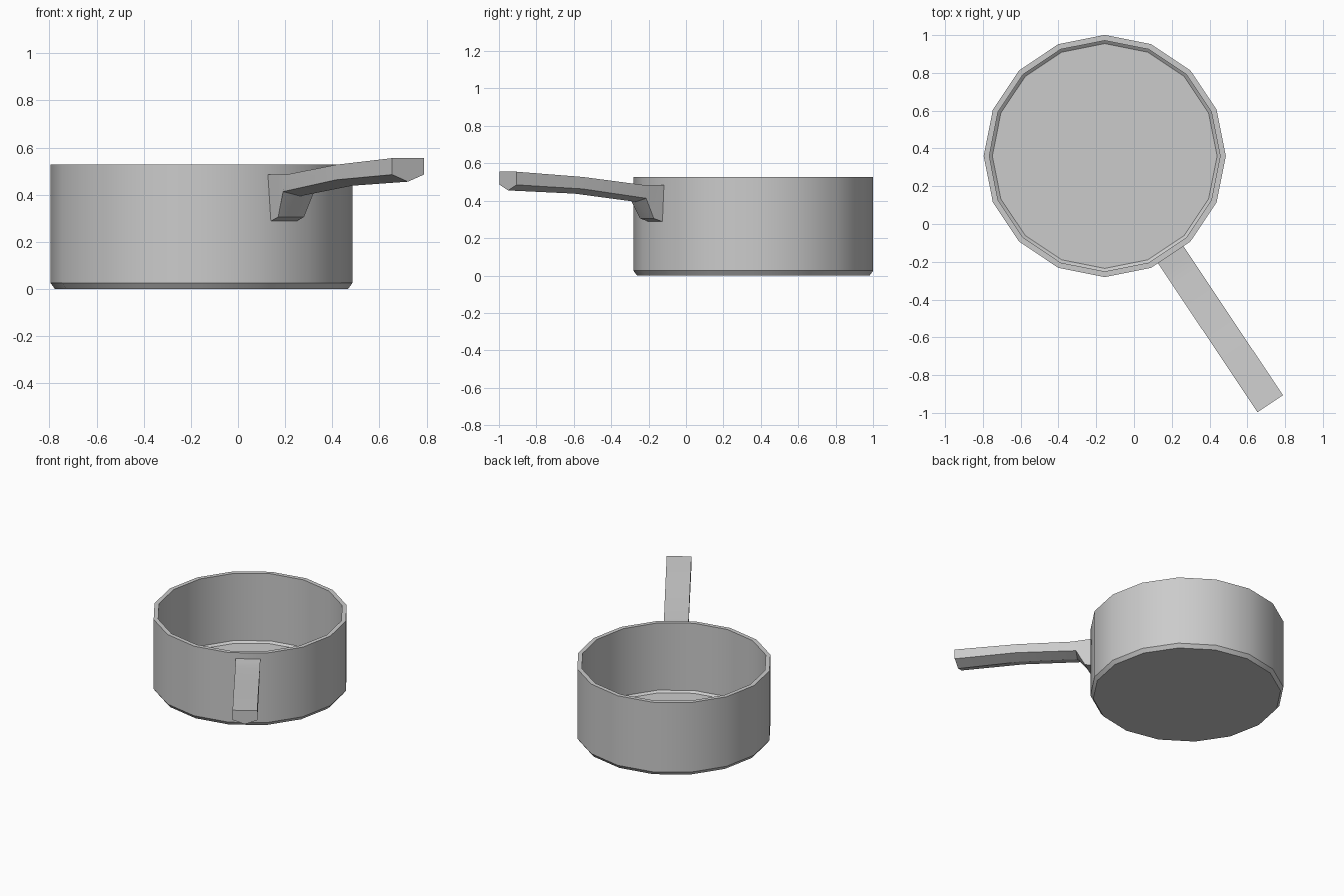
import bpy, bmesh, math
from mathutils import Vector

cube = bpy.data.objects.get("Cube")
if cube:
    bpy.data.objects.remove(cube, do_unlink=True)

GREY = (0.6, 0.6, 0.6, 1.0)
mat = bpy.data.materials.new("pan grey")
mat.use_nodes = True
mat.diffuse_color = GREY
mat.node_tree.nodes["Principled BSDF"].inputs["Base Color"].default_value = GREY


def loft(name, rings):
    """Bridge equal-length closed rings and cap both ends."""
    bm = bmesh.new()
    rows = [[bm.verts.new(p) for p in ring] for ring in rings]
    n = len(rows[0])
    for a, b in zip(rows, rows[1:]):
        for i in range(n):
            j = (i + 1) % n
            bm.faces.new((a[i], a[j], b[j], b[i]))
    bm.faces.new(rows[0])
    bm.faces.new(rows[-1])
    bmesh.ops.recalc_face_normals(bm, faces=bm.faces)
    mesh = bpy.data.meshes.new(name)
    bm.to_mesh(mesh)
    bm.free()
    mesh.materials.append(mat)
    obj = bpy.data.objects.new(name, mesh)
    bpy.context.collection.objects.link(obj)
    bpy.ops.object.select_all(action="DESELECT")
    obj.select_set(True)
    bpy.context.view_layer.objects.active = obj
    bpy.ops.object.shade_smooth_by_angle(angle=math.radians(30))
    return obj


SIDES = 16
CENTRE = Vector((-0.155, 0.36, 0))

# Pan body: (radius, height) from the inside floor, over the rim, to the base
profile = [(0.595, 0.03), (0.611, 0.043), (0.611, 0.528),
           (0.641, 0.528), (0.641, 0.026), (0.622, 0.0)]
angles = [math.tau * i / SIDES for i in range(SIDES)]
loft("pan_body", [[CENTRE + Vector((r * math.cos(a), r * math.sin(a), z))
                   for a in angles] for r, z in profile])

# Handle runs straight out from the middle of one wall facet
heading = math.radians(-56.25)
out = Vector((math.cos(heading), math.sin(heading), 0))
side = Vector((-out.y, out.x, 0))

# Each station: top (distance, z), lower side edge (distance, z, half width),
# keel (distance, z). The first stations form the bracket on the wall.
TOP_HALF = 0.081
stations = [
    ((0.622, 0.485), (0.622, 0.286, 0.066), (0.622, 0.286)),
    ((0.690, 0.485), (0.684, 0.305, 0.066), (0.684, 0.305)),
    ((0.768, 0.485), (0.742, 0.413, 0.079), (0.755, 0.394)),
    ((1.150, 0.527), (1.150, 0.463, 0.081), (1.150, 0.438)),
    ((1.577, 0.555), (1.577, 0.485, 0.081), (1.577, 0.455)),
]


def point(d, s, z):
    return CENTRE + out * d + side * s + Vector((0, 0, z))


loft("handle", [[point(t[0], -TOP_HALF, t[1]), point(t[0], TOP_HALF, t[1]),
                 point(e[0], e[2], e[1]), point(k[0], 0, k[1]),
                 point(e[0], -e[2], e[1])] for t, e, k in stations])
